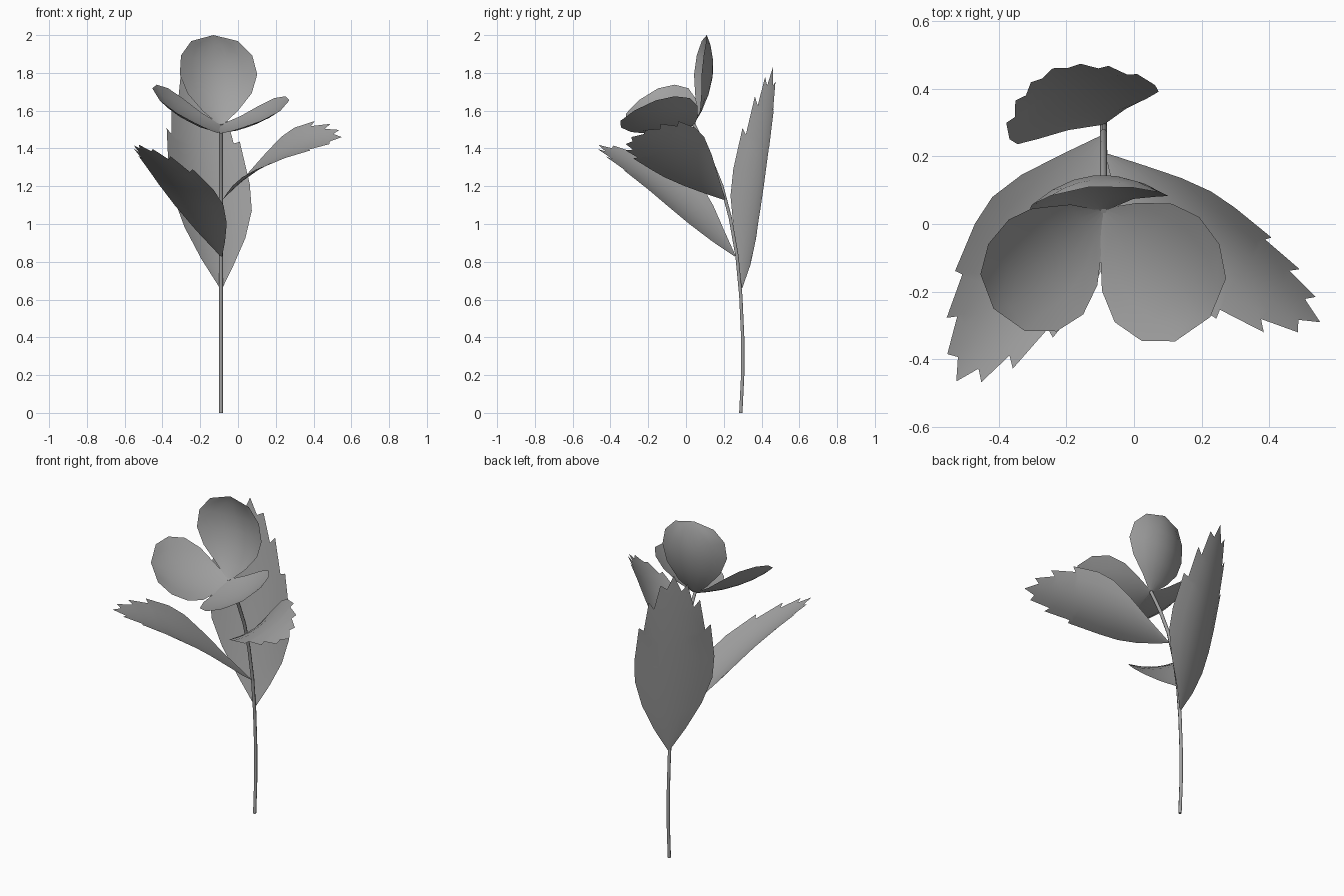
import bpy, bmesh
from mathutils import Vector

cube = bpy.data.objects.get("Cube")
if cube:
    bpy.data.objects.remove(cube, do_unlink=True)

grey = bpy.data.materials.new("plain grey")
grey.use_nodes = True
colour = (0.36, 0.36, 0.36, 1)
grey.diffuse_color = colour
grey.node_tree.nodes["Principled BSDF"].inputs["Base Color"].default_value = colour

# Outline rows: position on the midrib, position at the rim, relative width
PETAL = [(0, 0, .05), (.14, .14, .45), (.32, .32, .83), (.52, .52, 1),
         (.7, .74, .92), (.88, .92, .6), (1, 1, 0)]
LEAF = [(0, 0, .03), (.1, .12, .4), (.22, .25, .75), (.36, .38, .97), (.48, .5, 1),
        (.6, .69, .9), (.66, .66, .78), (.74, .845, .64), (.82, .81, .5),
        (.88, .945, .34), (.93, .91, .2), (1, 1, 0)]
ACROSS = (-1, -.67, -.33, 0, .33, .67, 1)


def finish(obj):
    """Give the part its material and smooth shading."""
    obj.data.materials.append(grey)
    for face in obj.data.polygons:
        face.use_smooth = True


def blade(name, rows, base, middle, tip, side, cup, twist=(0, 0, 0)):
    """Cupped sheet along a curved midrib; twist changes the side direction along it."""
    base, middle, tip, side, twist = map(Vector, (base, middle, tip, side, twist))
    control = 2 * middle - (base + tip) / 2
    normal = side.cross(tip - base).normalized()
    bm = bmesh.new()
    grid = []
    for centre, rim, width in rows:
        line = []
        for v in ACROSS:
            t = centre + (rim - centre) * v * v
            p = base * (1 - t) ** 2 + control * 2 * t * (1 - t) + tip * t * t
            p += (side + twist * (t - .5)) * width * v + normal * cup * (width * v) ** 2
            line.append(bm.verts.new(p))
        grid.append(line)
    for low, high in zip(grid, grid[1:]):
        for i in range(len(ACROSS) - 1):
            bm.faces.new((low[i], low[i + 1], high[i + 1], high[i]))
    bmesh.ops.remove_doubles(bm, verts=bm.verts, dist=0.0005)
    bmesh.ops.recalc_face_normals(bm, faces=bm.faces)
    if sum(f.normal.dot(normal) for f in bm.faces) < 0:
        bmesh.ops.reverse_faces(bm, faces=bm.faces)
    mesh = bpy.data.meshes.new(name)
    bm.to_mesh(mesh)
    bm.free()
    obj = bpy.data.objects.new(name, mesh)
    bpy.context.collection.objects.link(obj)
    finish(obj)


# Bent stem
curve = bpy.data.curves.new("stem", "CURVE")
curve.dimensions = "3D"
curve.bevel_depth = 0.01
curve.bevel_resolution = 1
curve.use_fill_caps = True
path = [(.29, 0), (.3, .2), (.3, .4), (.29, .62), (.27, .83), (.235, 1.03),
        (.19, 1.2), (.12, 1.37), (.04, 1.53)]
spline = curve.splines.new("POLY")
spline.points.add(len(path) - 1)
for point, (y, z) in zip(spline.points, path):
    point.co = (-.09, y, z, 1)
stem = bpy.data.objects.new("stem", curve)
bpy.context.collection.objects.link(stem)
bpy.context.view_layer.objects.active = stem
stem.select_set(True)
bpy.ops.object.convert(target="MESH")
finish(bpy.context.view_layer.objects.active)

# Flower petals
heart = (-.09, .04, 1.525)
blade("back_petal", PETAL, heart, (-.11, .14, 1.77), (-.13, .11, 2), (.205, .02, 0), .08)
blade("left_petal", PETAL, heart, (.08, -.12, 1.535), (.225, -.275, 1.6),
      (-.125, -.155, -.09), .045)
blade("right_petal", PETAL, heart, (-.28, -.11, 1.565), (-.415, -.25, 1.655),
      (.11, -.14, -.11), -.05)

# Toothed leaves
blade("back_leaf", LEAF, (-.09, .295, .66), (-.175, .385, 1.24), (-.24, .46, 1.83),
      (.215, .08, -.04), .06)
blade("right_leaf", LEAF, (-.09, .26, .83), (-.32, -.115, 1.195), (-.525, -.465, 1.42),
      (-.17, .1, .05), .045, (.05, .05, -.05))
blade("left_leaf", LEAF, (-.08, .205, 1.13), (.225, -.06, 1.365), (.55, -.29, 1.46),
      (-.1, -.118, -.11), .045, (.05, -.08, 0))
